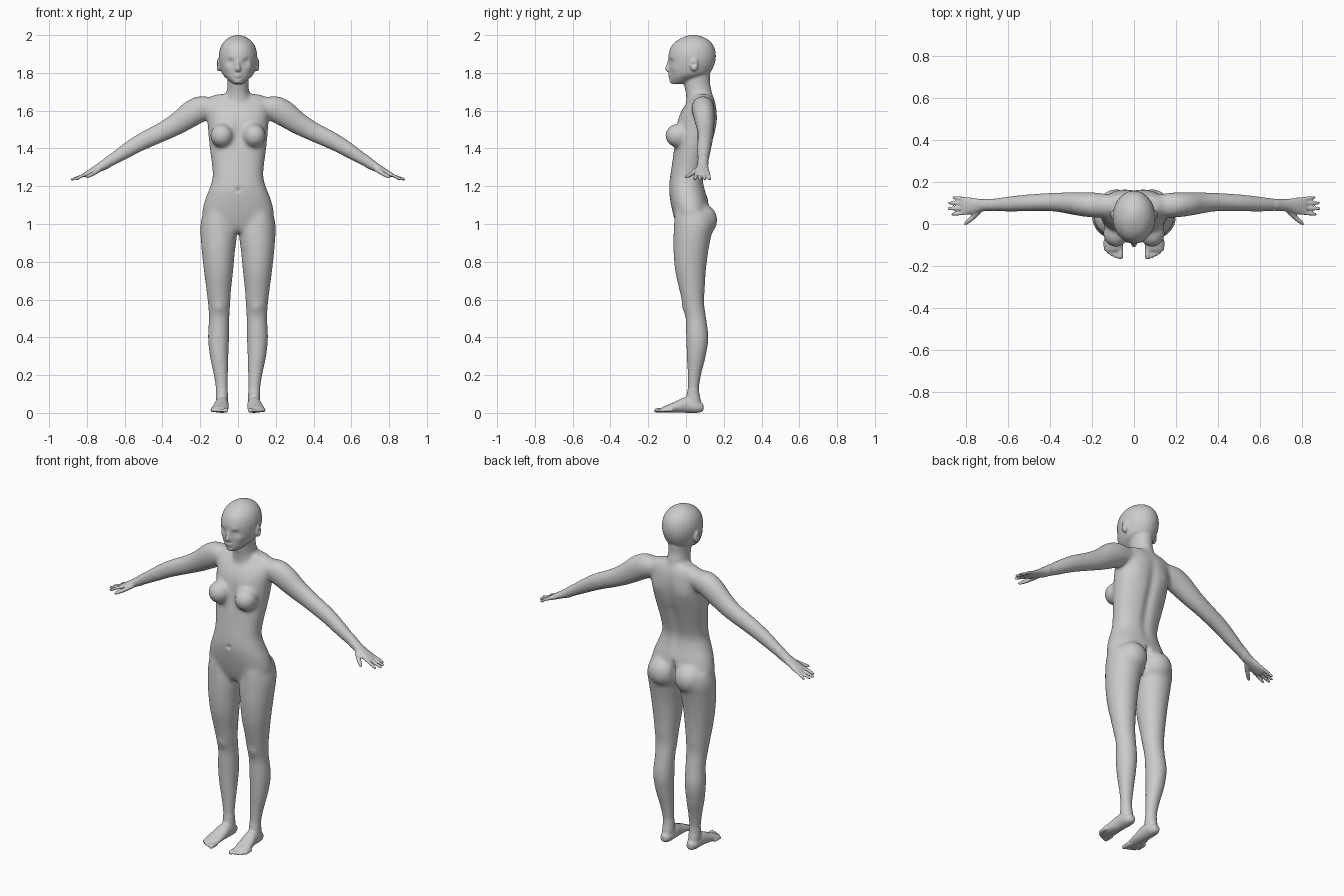
import bpy, bmesh
from math import sin, cos, pi, exp, copysign
from mathutils import Vector, Matrix

cube = bpy.data.objects.get("Cube")
if cube:
    bpy.data.objects.remove(cube, do_unlink=True)

X_AXIS, Y_AXIS, Z_AXIS = Vector((1, 0, 0)), Vector((0, 1, 0)), Vector((0, 0, 1))
ARM_UP = Vector((.48, 0, .87)).normalized()
SIDES = (1, -1)
bm = bmesh.new()


def resample(rings, steps=5):
    """Pass a smooth spline through the given rings."""
    pts = [Vector(r) for r in rings]
    pts = [pts[0]] + pts + [pts[-1]]
    out = []
    for a, b, c, d in zip(pts, pts[1:], pts[2:], pts[3:]):
        for i in range(steps):
            t = i / steps
            out.append((b * 2 + (c - a) * t + (a * 2 - b * 5 + c * 4 - d) * t * t
                        + (b * 3 - a - c * 3 + d) * t * t * t) / 2)
    return out + [pts[-1]]


def loft(rings, u, v, both=True, power=1.0, sides=28):
    """Skin oval rings (x, y, z, radius_u, radius_v), on both sides if asked."""
    smooth = resample(rings)
    for side in SIDES if both else (1,):
        loops = []
        for ring in smooth:
            x, y, z, ru, rv = ring
            loop = []
            for k in range(sides):
                c, s = cos(2 * pi * k / sides), sin(2 * pi * k / sides)
                c, s = copysign(abs(c) ** power, c), copysign(abs(s) ** power, s)
                p = Vector((x, y, z)) + u * ru * c + v * rv * s
                loop.append(bm.verts.new((p.x * side, p.y, p.z)))
            loops.append(loop)
        for low, high in zip(loops, loops[1:]):
            for k in range(sides):
                n = (k + 1) % sides
                bm.faces.new((low[k], low[n], high[n], high[k]))
        bm.faces.new(loops[0])
        bm.faces.new(loops[-1])


def column(rows, **options):
    """Loft upright rings given as (height, centre x, half width, front y, back y)."""
    rings = [(x, (front + back) / 2, z, half, (back - front) / 2)
             for z, x, half, front, back in rows]
    loft(rings, X_AXIS, Y_AXIS, **options)


def ellipsoid(centre, radii):
    """Add a stretched ball, mirrored when it is off the middle."""
    for side in SIDES if centre[0] else (1,):
        place = Matrix.Translation((centre[0] * side, centre[1], centre[2]))
        bmesh.ops.create_icosphere(bm, subdivisions=3, radius=1,
                                   matrix=place @ Matrix.Diagonal((*radii, 1)))


# Torso
column([
    (.955, 0, .10, -.03, .09), (.99, 0, .16, -.05, .115), (1.05, 0, .19, -.068, .125),
    (1.12, 0, .178, -.083, .118), (1.18, 0, .155, -.09, .102), (1.24, 0, .136, -.086, .092),
    (1.3, 0, .137, -.077, .102), (1.4, 0, .15, -.063, .13), (1.47, 0, .157, -.055, .152),
    (1.55, 0, .163, -.045, .166), (1.61, 0, .168, -.018, .163), (1.655, 0, .165, .02, .152),
    (1.687, 0, .12, .045, .135)], both=False, power=.9)

# Chest and hips
ellipsoid((.086, -.045, 1.468), (.062, .066, .064))
ellipsoid((.085, .085, 1.02), (.085, .082, .088))

# Neck
column([(1.62, 0, .08, .0, .15), (1.67, 0, .068, .0, .145), (1.71, 0, .058, -.005, .135),
        (1.75, 0, .056, -.012, .127), (1.8, 0, .06, -.015, .128), (1.84, 0, .06, 0, .12)],
       both=False)

# Head
column([(1.742, 0, .026, -.076, -.01), (1.765, 0, .055, -.085, .05), (1.79, 0, .08, -.087, .115),
        (1.82, 0, .092, -.089, .14), (1.86, 0, .1, -.092, .155), (1.9, 0, .101, -.092, .158),
        (1.94, 0, .091, -.078, .148), (1.97, 0, .07, -.05, .125), (1.99, 0, .042, -.012, .09),
        (2.001, 0, .012, .025, .055)], both=False)

# Nose, lips, chin and ears
loft([(0, -.086, 1.872, .007, .008), (0, -.092, 1.845, .009, .012),
      (0, -.096, 1.82, .014, .015), (0, -.09, 1.806, .012, .01)], X_AXIS, Y_AXIS, both=False)
ellipsoid((0, -.086, 1.791), (.021, .009, .006))
ellipsoid((0, -.085, 1.78), (.018, .009, .006))
ellipsoid((0, -.07, 1.758), (.024, .018, .016))
ellipsoid((.1, .043, 1.843), (.016, .021, .036))

# Legs
column([
    (1.06, .105, .08, -.06, .14), (1.0, .104, .095, -.064, .148), (.94, .102, .097, -.067, .135),
    (.85, .104, .088, -.067, .118), (.75, .103, .078, -.058, .106), (.65, .102, .066, -.036, .1),
    (.58, .1, .06, -.02, .097), (.5, .1, .055, -.003, .108), (.4, .103, .057, 0, .12),
    (.3, .1, .05, .003, .106), (.2, .091, .039, .008, .081), (.12, .086, .032, .007, .07),
    (.07, .085, .033, 0, .078), (.02, .085, .03, .01, .085)])

# Feet
loft([(.085, .092, .028, .018, .02), (.085, .06, .032, .033, .032), (.086, 0, .042, .037, .042),
      (.091, -.05, .032, .042, .031), (.096, -.095, .022, .045, .021),
      (.098, -.128, .016, .04, .014)], X_AXIS, Z_AXIS)

# Toes
TOES = [(.064, -.168, .013), (.086, -.163, .009), (.104, -.155, .009),
        (.121, -.144, .009), (.137, -.129, .009)]
for x, tip, r in TOES:
    loft([(x, tip + .06, .014, r, r), (x, tip + .02, .014, r, r),
          (x, tip + .005, .012, r, r * .9), (x, tip, .011, r * .5, r * .5)],
         X_AXIS, Z_AXIS, sides=12)

# Arms and palms
loft([(.1, .088, 1.63, .045, .05), (.18, .09, 1.617, .068, .06), (.25, .094, 1.582, .07, .058),
      (.32, .1, 1.533, .06, .051), (.39, .104, 1.493, .053, .045), (.51, .1, 1.435, .047, .041),
      (.6, .094, 1.382, .04, .037), (.7, .09, 1.318, .028, .029), (.745, .087, 1.293, .021, .034),
      (.79, .086, 1.27, .015, .042), (.817, .086, 1.257, .011, .039)], ARM_UP, Y_AXIS)

# Fingers
FINGERS = [(.052, .046, .868), (.075, .073, .886), (.098, .1, .882), (.119, .126, .862)]
for base, end, tip in FINGERS:
    loft([(.79, base, 1.269, .009, .009), (.83, (base + end) / 2, 1.253, .009, .009),
          (tip - .006, end, 1.236, .008, .008), (tip, end, 1.233, .005, .005)],
         ARM_UP, Y_AXIS, sides=12)

# Thumbs
loft([(.728, .068, 1.292, .015, .018), (.765, .032, 1.268, .012, .016),
      (.795, .008, 1.252, .01, .013), (.807, 0, 1.247, .005, .007)], ARM_UP, Y_AXIS, sides=12)

# Fuse all parts into one skin
bmesh.ops.recalc_face_normals(bm, faces=bm.faces)
mesh = bpy.data.meshes.new("body")
bm.to_mesh(mesh)
bm.free()
body = bpy.data.objects.new("body", mesh)
bpy.context.collection.objects.link(body)
remesh = body.modifiers.new("fuse", 'REMESH')
remesh.mode = 'VOXEL'
remesh.voxel_size = .0052
bpy.context.view_layer.update()
skin = bmesh.new()
skin.from_object(body, bpy.context.evaluated_depsgraph_get())
body.modifiers.clear()


def relax(verts, times):
    for _ in range(times):
        bmesh.ops.smooth_vert(skin, verts=verts, factor=.5,
                              use_axis_x=True, use_axis_y=True, use_axis_z=True)


# Blend the large forms more than the face, hands and feet
relax([v for v in skin.verts if abs(v.co.x) < .68 and .12 < v.co.z < 1.71], 36)
relax(skin.verts[:], 4)

# Sculpted dents and bumps: centre, reach, push
TOUCHES = [
    ((.041, -.082, 1.857), .017, (0, .012, 0)),     # eye sockets
    ((.041, -.075, 1.855), .010, (0, -.007, 0)),    # eyelids
    ((.038, -.085, 1.88), .014, (0, -.003, 0)),     # brows
    ((.06, -.06, 1.825), .02, (.002, -.003, 0)),    # cheeks
    ((.117, .04, 1.846), .013, (-.009, 0, 0)),      # ear hollows
    ((0, -.09, 1.18), .012, (0, .008, 0)),          # navel
    ((.1, -.015, .555), .03, (0, -.006, 0)),        # knees
    ((.1, .155, 1.53), .05, (0, .006, 0)),          # shoulder blades
]
for centre, reach, push in TOUCHES:
    for side in SIDES if centre[0] else (1,):
        c = Vector((centre[0] * side, centre[1], centre[2]))
        p = Vector((push[0] * side, push[1], push[2]))
        for v in skin.verts:
            if abs(v.co.z - c.z) < reach * 3:
                d = (v.co - c).length / reach
                if d < 3:
                    v.co += p * exp(-d * d)


# Grooves along the middle: lowest, highest, half width, depth
def groove(co, low, high, width, depth):
    if low < co.z < high and abs(co.x) < width * 3:
        return depth * exp(-(co.x / width) ** 2) * sin(pi * (co.z - low) / (high - low))
    return 0


for v in skin.verts:
    if v.co.y > .05:
        v.co.y -= groove(v.co, 1.14, 1.66, .028, .012)
        v.co.y -= groove(v.co, .93, 1.12, .013, .03)
    elif v.co.y < -.02:
        v.co.y += groove(v.co, 1.38, 1.6, .02, .006)
    v.co.z = max(v.co.z, 0)

bmesh.ops.recalc_face_normals(skin, faces=skin.faces)
for face in skin.faces:
    face.smooth = True
    face.material_index = 0
skin.to_mesh(mesh)
skin.free()

# Plain grey skin
COLOUR = (.6, .6, .6, 1)
grey = bpy.data.materials.new("plain grey")
grey.use_nodes = True
grey.diffuse_color = COLOUR
shader = next(n for n in grey.node_tree.nodes if n.type == 'BSDF_PRINCIPLED')
shader.inputs["Base Color"].default_value = COLOUR
mesh.materials.clear()
mesh.materials.append(grey)
